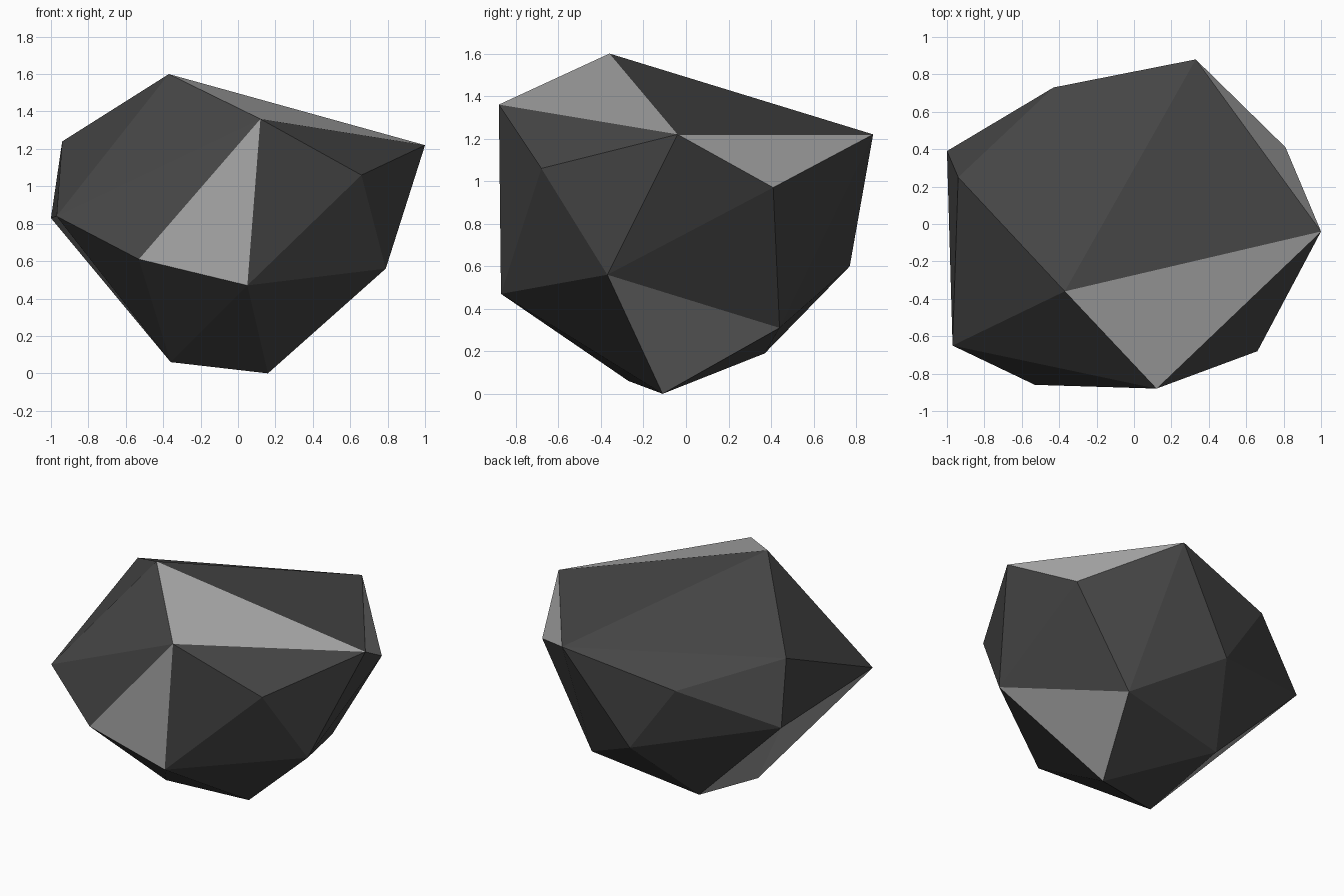
import bpy, bmesh

if "Cube" in bpy.data.objects:
    bpy.data.objects.remove(bpy.data.objects["Cube"])

# Corner points of the faceted rock, from the foot up to the peak
base = {"L": (0.16, -0.11, 0.0), "K": (-0.36, -0.27, 0.06),
        "Q": (-0.36, 0.37, 0.19), "P": (0.41, 0.44, 0.31)}
waist = {"E": (0.79, -0.37, 0.56), "F": (0.05, -0.87, 0.47),
         "G": (-0.53, -0.86, 0.61), "H": (-0.97, -0.65, 0.84),
         "I": (-1.0, 0.39, 0.83), "R": (-0.11, 0.77, 0.60)}
shoulder = {"D": (0.66, -0.68, 1.06), "N": (0.81, 0.41, 0.97),
            "O": (-0.43, 0.73, 1.06), "J": (-0.94, 0.25, 1.24)}
crown = {"C": (1.0, -0.04, 1.22), "M": (0.33, 0.88, 1.22),
         "B": (0.12, -0.88, 1.36), "A": (-0.37, -0.36, 1.6)}

# Facets that are pale, named by their corners
pale_facets = ["ABC", "BFG", "CMN", "ELP", "OQR", "HIKQ"]


def make_material(name, value):
    mat = bpy.data.materials.new(name)
    mat.diffuse_color = (value, value, value, 1)
    mat.use_nodes = True
    mat.node_tree.nodes["Principled BSDF"].inputs["Base Color"].default_value = mat.diffuse_color
    return mat


# Rock: convex skin over the corner points
bm = bmesh.new()
label = {}
for ring in (base, waist, shoulder, crown):
    for key, co in ring.items():
        label[bm.verts.new(co)] = key
bmesh.ops.convex_hull(bm, input=bm.verts[:])
bmesh.ops.recalc_face_normals(bm, faces=bm.faces[:])

# Two tones: dark stone with pale facets
for face in bm.faces:
    corners = {label[v] for v in face.verts}
    face.material_index = int(any(corners <= set(p) for p in pale_facets))
    face.smooth = False

mesh = bpy.data.meshes.new("rock")
bm.to_mesh(mesh)
bm.free()
mesh.materials.append(make_material("dark_stone", 0.06))
mesh.materials.append(make_material("pale_stone", 0.4))
rock = bpy.data.objects.new("rock", mesh)
bpy.context.collection.objects.link(rock)
